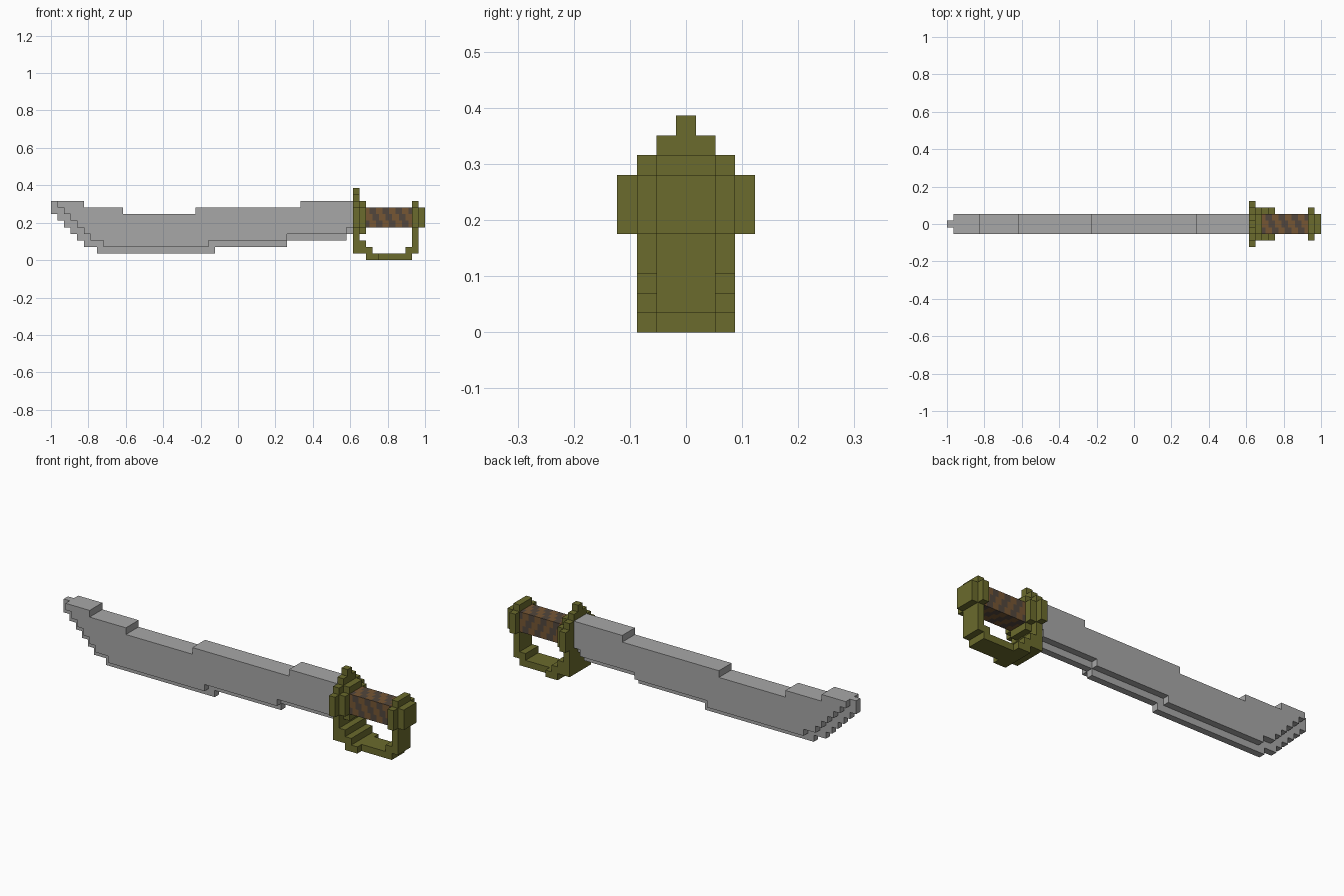
import bpy, bmesh
from mathutils import Vector

if "Cube" in bpy.data.objects:
    bpy.data.objects.remove(bpy.data.objects["Cube"])

U = 2 / 57  # one block


def material(name, rgb):
    m = bpy.data.materials.new(name)
    m.use_nodes = True
    m.diffuse_color = (*rgb, 1)
    m.node_tree.nodes["Principled BSDF"].inputs["Base Color"].default_value = (*rgb, 1)
    return m


STEEL = material("steel_grey", (0.39, 0.39, 0.39))
OLIVE = material("olive_metal", (0.147, 0.147, 0.026))
BROWN = material("brown_leather", (0.18, 0.093, 0.034))
DARK = material("dark_leather", (0.085, 0.062, 0.046))


def finish(name, bm, *mats):
    bmesh.ops.recalc_face_normals(bm, faces=bm.faces)
    me = bpy.data.meshes.new(name)
    bm.to_mesh(me)
    bm.free()
    for m in mats:
        me.materials.append(m)
    ob = bpy.data.objects.new(name, me)
    bpy.context.collection.objects.link(ob)
    return ob


def add_box(bm, x0, x1, width, z0, z1):
    """Box in block units: x counted from the tip, centred on y, z from the base."""
    verts = bmesh.ops.create_cube(bm, size=1)["verts"]
    for v in verts:
        v.co = Vector((-1 + U * ((x0 + x1) / 2 + v.co.x * (x1 - x0)),
                       U * width * v.co.y,
                       U * ((z0 + z1) / 2 + v.co.z * (z1 - z0))))


def boxes(name, mat, rows):
    bm = bmesh.new()
    for r in rows:
        add_box(bm, *r)
    return finish(name, bm, mat)


def stepped_plate(name, mat, width, steps):
    """Stepped outline extruded across y; steps are corners in block units."""
    bm = bmesh.new()
    verts = [bm.verts.new((-1 + U * x, -U * width / 2, U * z)) for x, z in steps]
    face = bm.faces.new(verts)
    geom = bmesh.ops.extrude_face_region(bm, geom=[face])["geom"]
    bmesh.ops.translate(bm, vec=(0, U * width, 0),
                        verts=[g for g in geom if isinstance(g, bmesh.types.BMVert)])
    return finish(name, bm, mat)


def staircase(start, moves):
    """Corners of a path that alternates x and z targets."""
    pts = [start]
    for i, m in enumerate(moves):
        x, z = pts[-1]
        pts.append((m, z) if i % 2 == 0 else (x, m))
    return pts


# Blade: thick body plus a one-block cutting edge under it and at the tip
SPINE = [5, 8, 11, 7, 22, 8, 38, 9, 46]
stepped_plate("blade_body", STEEL, 3, staircase((1, 9), SPINE + [
    5, 45, 4, 36, 3, 24, 2, 8, 3, 6, 4, 5, 5, 4, 6, 3, 7, 2, 8, 1]))
stepped_plate("blade_edge", STEEL, 1, staircase((0, 9), SPINE + [
    4, 45, 3, 36, 2, 25, 1, 7, 2, 5, 3, 4, 4, 3, 5, 2, 6, 1, 7, 0]))

# Guard plate and collar
boxes("guard_plate", OLIVE, [
    (46, 47, 7, 5, 8), (46, 47, 5, 1, 9), (46, 47, 3, 9, 10), (46, 47, 1, 10, 11)])
boxes("guard_collar", OLIVE, [(47, 48, 5, 5, 8), (47, 48, 3, 4, 9)])

# Knuckle bow: wide stepped front, narrower bottom and rear post
boxes("knuckle_bow", OLIVE, [
    (47, 48, 5, 1, 3), (48, 49, 5, 1, 2), (48, 50, 5, 0, 1),
    (50, 55, 3, 0, 1), (54, 55, 3, 1, 2), (55, 56, 3, 1, 9)])

# Pommel
boxes("pommel", OLIVE, [(55, 56, 5, 5, 8), (56, 57, 3, 5, 8)])

# Grip: wrapped in slanted stripes that step from row to row
bm = bmesh.new()
add_box(bm, 48, 55, 3, 5, 8)


def cut(co, no):
    bmesh.ops.bisect_plane(bm, geom=bm.verts[:] + bm.edges[:] + bm.faces[:],
                           plane_co=co, plane_no=no)


for i in range(1, 14):
    cut((-1 + U * (48 + i / 2), 0, 0), (1, 0, 0))
for i in (1, 2):
    cut((0, U * (i - 1.5), 0), (0, 1, 0))
    cut((0, 0, U * (5 + i)), (0, 0, 1))
for f in bm.faces:
    c = f.calc_center_median()
    col = int(((c.x + 1) / U - 48) * 2)
    shift = round(c.z / U - 6.5) + round(c.y / U)
    f.material_index = 0 if (col + shift) % 4 < 2 else 1
finish("grip", bm, DARK, BROWN)
